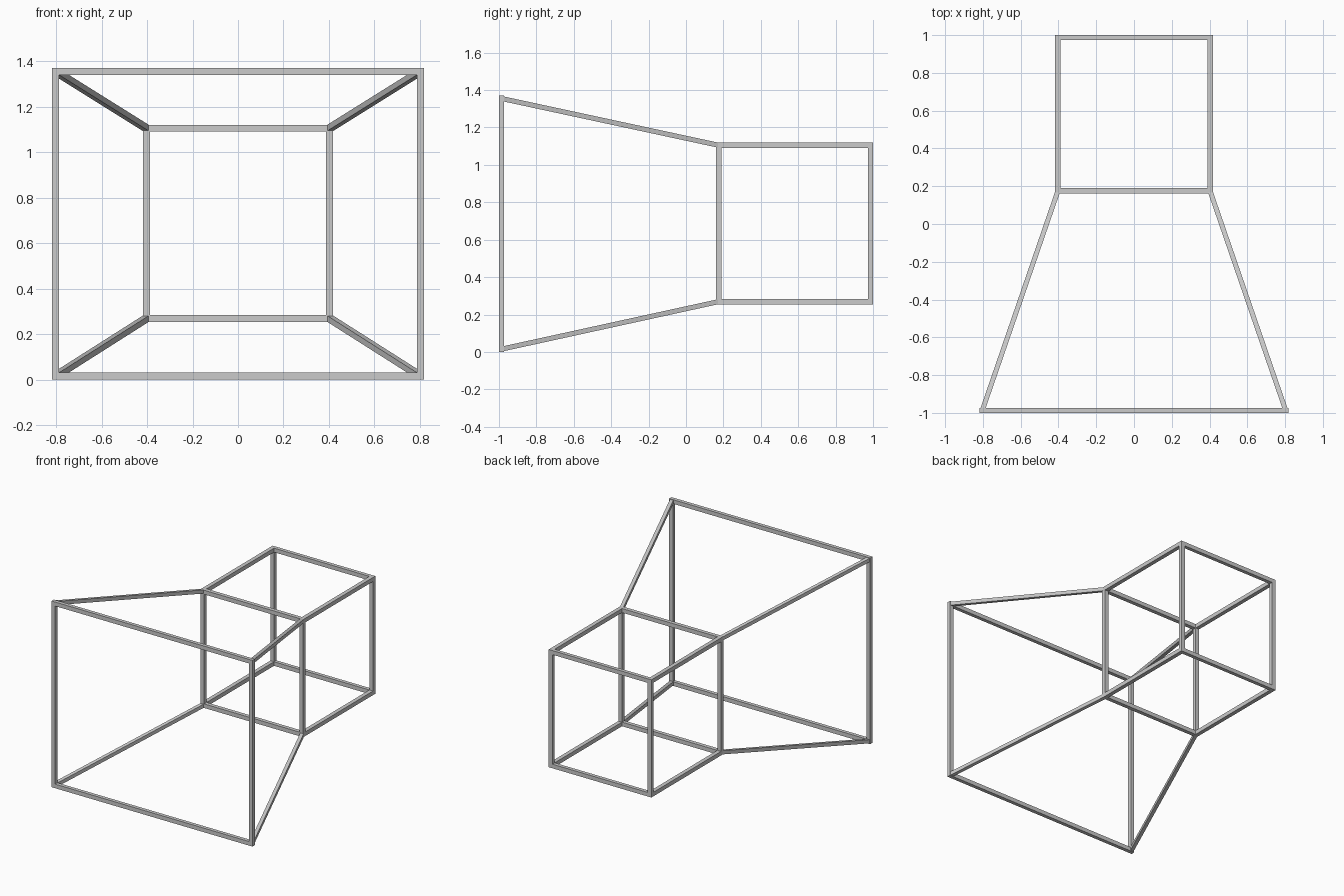
import bpy, bmesh

if "Cube" in bpy.data.objects:
    bpy.data.objects.remove(bpy.data.objects["Cube"])

T = 0.030   # bar width seen from the front
D = 0.027   # bar depth along y


def prism(name, end_a, end_b):
    """Four-sided bar between two quads, with outward normals."""
    bm = bmesh.new()
    a = [bm.verts.new(p) for p in end_a]
    b = [bm.verts.new(p) for p in end_b]
    bm.faces.new(a)
    bm.faces.new(b)
    for i in range(4):
        j = (i + 1) % 4
        bm.faces.new((a[i], a[j], b[j], b[i]))
    bmesh.ops.recalc_face_normals(bm, faces=bm.faces)
    mesh = bpy.data.meshes.new(name)
    bm.to_mesh(mesh)
    bm.free()
    obj = bpy.data.objects.new(name, mesh)
    bpy.context.collection.objects.link(obj)


def square(x, y, z, w, h):
    """Upright cross-section facing y, centred on x and z."""
    return [(x + sx * w / 2, y, z + sz * h / 2)
            for sx, sz in ((-1, -1), (1, -1), (1, 1), (-1, 1))]


def bar(name, x0, x1, y0, y1, z0, z1):
    x, z = (x0 + x1) / 2, (z0 + z1) / 2
    prism(name, square(x, y0, z, x1 - x0, z1 - z0),
          square(x, y1, z, x1 - x0, z1 - z0))


def rectangle(name, y0, y1, w, z0, z1):
    """Upright rectangular frame; w is the outer half width."""
    bar(name + "_bottom", -w, w, y0, y1, z0, z0 + T)
    bar(name + "_top", -w, w, y0, y1, z1 - T, z1)
    bar(name + "_left", -w, -w + T, y0, y1, z0 + T, z1 - T)
    bar(name + "_right", w - T, w, y0, y1, z0 + T, z1 - T)


# Front, middle and back rectangles
W, Z0, Z1 = 0.418, 0.254, 1.120
FW, FZ = 0.818, 1.370
MID0, MID1 = 0.161, 0.190
rectangle("front_frame", -1.0, -1.0 + D, FW, 0, FZ)
rectangle("middle_frame", MID0, MID1, W, Z0, Z1)
rectangle("back_frame", 1.0 - D, 1.0, W, Z0, Z1)

# Straight rails of the rear box and flaring rails of the front
S = 0.027
for sx, side in ((-1, "left"), (1, "right")):
    for top, level in ((0, "lower"), (1, "upper")):
        x = sx * (W - T / 2)
        z = Z1 - T / 2 if top else Z0 + T / 2
        fx = sx * (FW - T / 2)
        fz = FZ - T / 2 if top else T / 2
        prism(f"box_rail_{level}_{side}",
              square(x, MID1, z, T, T), square(x, 1.0 - D, z, T, T))
        prism(f"flare_rail_{level}_{side}",
              square(fx, -1.0 + D / 2, fz, S, S),
              square(x, MID0 + D / 2, z, S, S))
